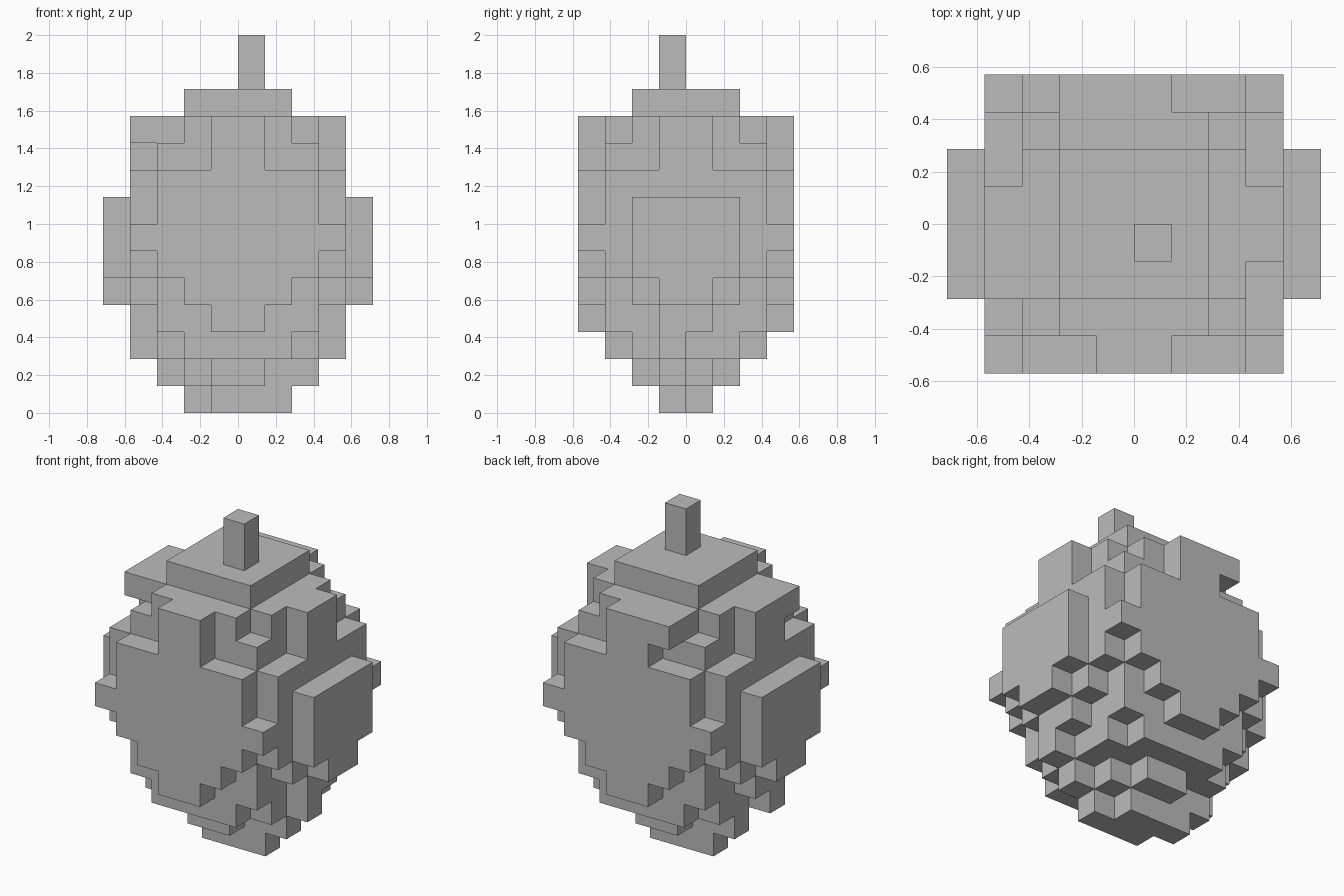
import bpy
import bmesh
from mathutils import Vector

cube = bpy.data.objects.get("Cube")
if cube:
    bpy.data.objects.remove(cube, do_unlink=True)

U = 1 / 7  # edge of one block

grey = bpy.data.materials.new("stone grey")
grey.use_nodes = True
colour = (0.5, 0.5, 0.5, 1)
grey.diffuse_color = colour
grey.node_tree.nodes["Principled BSDF"].inputs["Base Color"].default_value = colour


def box(x0, x1, y0, y1, z0, z1):
    """Block cells inside a box."""
    return {(x, y, z) for x in range(x0, x1) for y in range(y0, y1) for z in range(z0, z1)}


def slab(hx, hy, z0, z1):
    """Centred box from half widths."""
    return box(-hx, hx, -hy, hy, z0, z1)


def build(name, cells):
    """Outer skin of a set of block cells, with flat areas merged."""
    bm = bmesh.new()
    for cell in cells:
        centre = Vector(cell) + Vector((0.5, 0.5, 0.5))
        for axis in range(3):
            for sign in (-1, 1):
                n = Vector((0, 0, 0))
                n[axis] = sign
                if tuple(int(c + d) for c, d in zip(cell, n)) in cells:
                    continue
                a = Vector((0, 0, 0))
                a[(axis + 1) % 3] = 0.5
                b = n.cross(a)
                mid = centre + n / 2
                ring = (mid - a - b, mid + a - b, mid + a + b, mid - a + b)
                bm.faces.new([bm.verts.new(p * U) for p in ring])
    bmesh.ops.remove_doubles(bm, verts=bm.verts[:], dist=U / 100)
    bmesh.ops.dissolve_limit(bm, angle_limit=0.01, verts=bm.verts[:], edges=bm.edges[:])
    mesh = bpy.data.meshes.new(name)
    bm.to_mesh(mesh)
    bm.free()
    mesh.materials.append(grey)
    obj = bpy.data.objects.new(name, mesh)
    bpy.context.collection.objects.link(obj)
    return obj


# Core of the body, with notched upper corners
body = slab(3, 3, 3, 10) | slab(3, 2, 10, 11) | slab(2, 3, 10, 11)

# Front and back panels, row by row: half width, bottom, top
for half, z0, z1 in ((1, 3, 4), (2, 4, 5), (3, 5, 6), (4, 6, 7), (3, 7, 9), (1, 9, 11)):
    body |= slab(half, 4, z0, z1)

# Side panels
for half, z0, z1 in ((1, 3, 4), (2, 4, 5), (3, 5, 6), (4, 6, 7), (3, 7, 9), (1, 9, 11)):
    body |= slab(4, half, z0, z1)

# Raised side plates
body |= slab(5, 2, 5, 8) | slab(5, 1, 4, 5)

# Stepped underside
body |= slab(2, 3, 2, 3) | slab(3, 2, 2, 3) | box(-4, 4, -1, 0, 2, 3)
body |= slab(1, 2, 1, 2) | slab(2, 1, 1, 2)
body |= box(0, 3, -1, 0, 1, 2) | box(-3, 0, 0, 1, 1, 2)
body |= box(-1, 2, -1, 0, 0, 1) | box(-2, 1, 0, 1, 0, 1)

# Uneven blocks at the shoulder
body |= box(-4, -3, -2, -1, 10, 11) | box(-2, -1, 3, 4, 10, 11)

build("body", body)
build("top_cap", slab(2, 2, 11, 12))
build("stem", box(0, 1, -1, 0, 12, 14))
